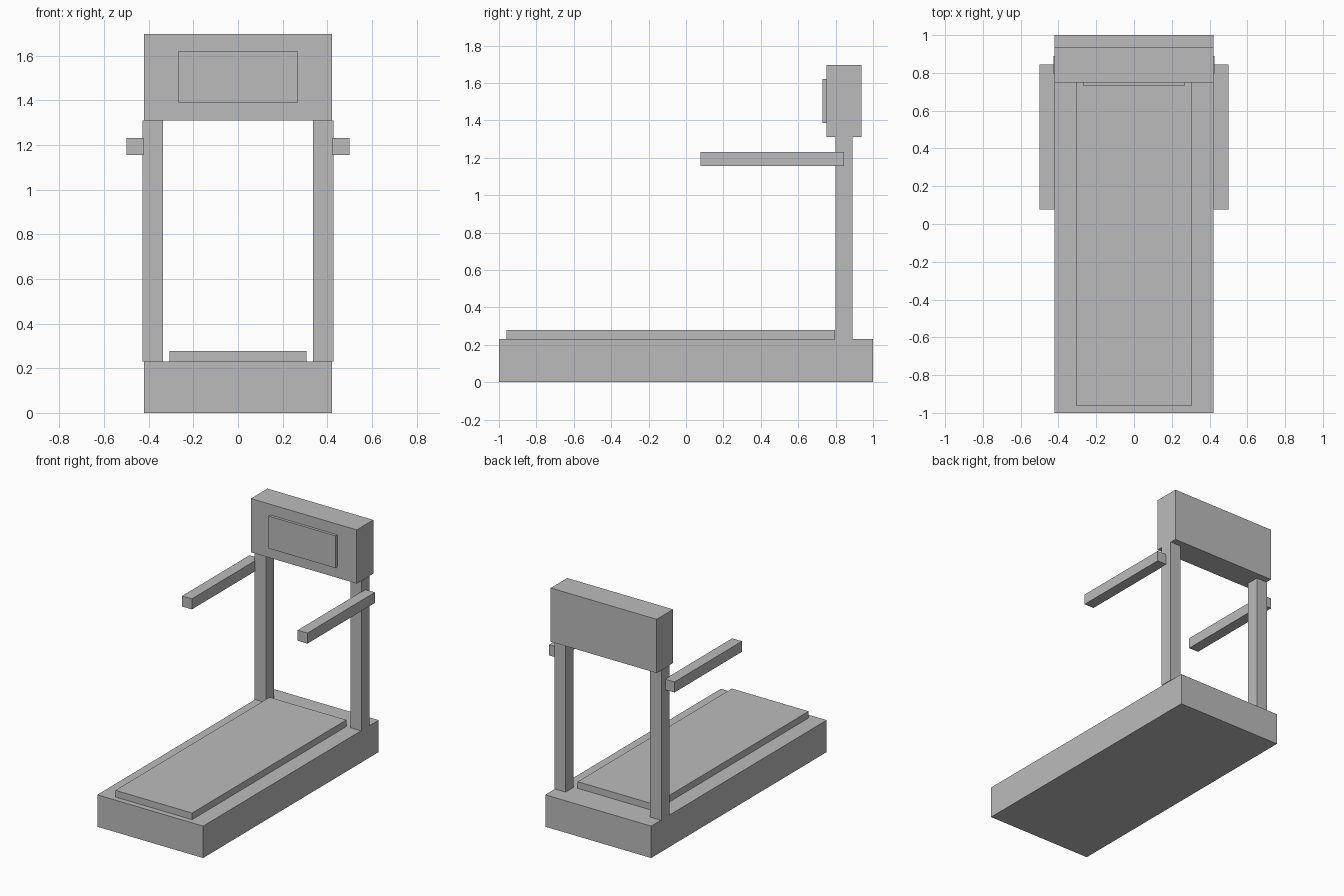
import bpy

if "Cube" in bpy.data.objects:
    bpy.data.objects.remove(bpy.data.objects["Cube"])

# One plain grey for the whole machine
grey = bpy.data.materials.new("grey")
grey.diffuse_color = (0.5, 0.5, 0.5, 1)
grey.use_nodes = True
grey.node_tree.nodes["Principled BSDF"].inputs["Base Color"].default_value = grey.diffuse_color


def box(name, x, y, z):
    """Box spanning the given (min, max) ranges."""
    spans = (x, y, z)
    bpy.ops.mesh.primitive_cube_add(size=1, location=[(a + b) / 2 for a, b in spans])
    ob = bpy.context.object
    ob.name = ob.data.name = name
    ob.scale = [b - a for a, b in spans]
    bpy.ops.object.transform_apply(location=False, rotation=False, scale=True)
    ob.data.materials.append(grey)
    return ob


# Deck and running belt
box("base", (-0.422, 0.422), (-1, 1), (0, 0.23))
box("running_belt", (-0.306, 0.306), (-0.96, 0.797), (0.23, 0.278))

# Console with raised display
box("console", (-0.422, 0.422), (0.75, 0.938), (1.31, 1.697))
box("display", (-0.267, 0.267), (0.73, 0.75), (1.387, 1.62))

# Uprights and handrails on both sides
for side, s in (("left", -1), ("right", 1)):
    box(side + "_upright", sorted((s * 0.337, s * 0.427)), (0.798, 0.89), (0.23, 1.31))
    box(side + "_handrail", sorted((s * 0.422, s * 0.5)), (0.077, 0.845), (1.155, 1.231))
